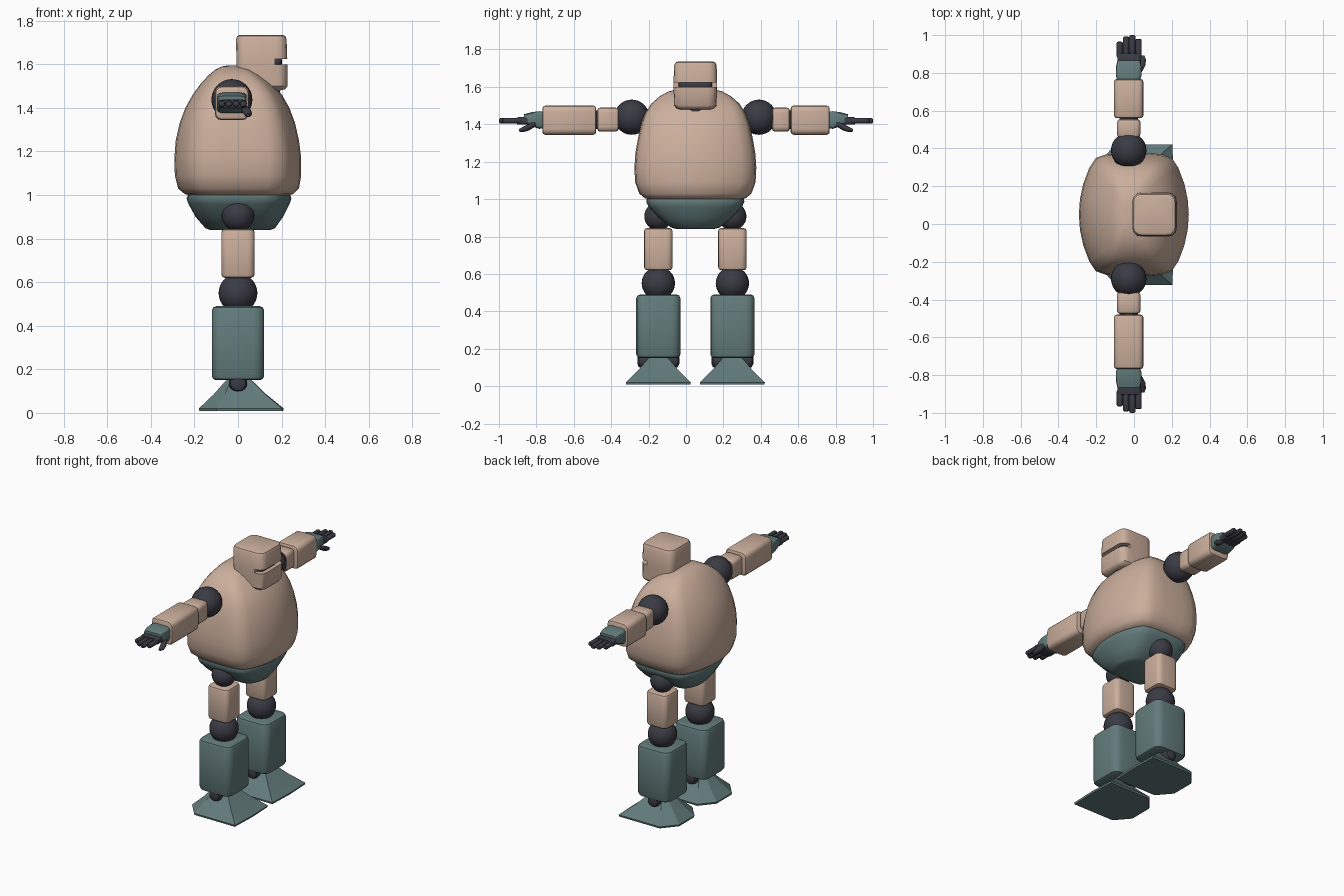
import bpy, bmesh, math
from mathutils import Vector

old = bpy.data.objects.get("Cube")
if old:
    bpy.data.objects.remove(old, do_unlink=True)


def material(name, rgb):
    m = bpy.data.materials.new(name)
    m.use_nodes = True
    m.diffuse_color = (*rgb, 1)
    bsdf = next(n for n in m.node_tree.nodes if n.type == 'BSDF_PRINCIPLED')
    bsdf.inputs["Base Color"].default_value = (*rgb, 1)
    bsdf.inputs["Roughness"].default_value = 0.7
    return m


TAN = material("warm tan", (0.60, 0.43, 0.335))
TEAL = material("grey teal", (0.125, 0.20, 0.20))
DARK = material("dark slate", (0.043, 0.043, 0.058))

# Quarter outlines, mirrored into full cross-sections
BODY = [(1, 0), (.98, .25), (.92, .5), (.81, .76), (.69, .92), (.5, .98), (.25, 1), (0, 1)]
LIMB = [(1, 0), (1, .6), (.96, .8), (.8, .96), (.6, 1), (0, 1)]
ROUND = [(math.cos(a * math.pi / 12), math.sin(a * math.pi / 12)) for a in range(7)]


def full_section(q):
    half = q + [(-x, y) for x, y in q[-2::-1]]
    return half + [(x, -y) for x, y in half[-2:0:-1]]


def finish(name, bm, mat, angle=40):
    bmesh.ops.recalc_face_normals(bm, faces=bm.faces[:])
    me = bpy.data.meshes.new(name)
    bm.to_mesh(me)
    bm.free()
    ob = bpy.data.objects.new(name, me)
    bpy.context.collection.objects.link(ob)
    me.materials.append(mat)
    if angle:
        bpy.ops.object.select_all(action='DESELECT')
        ob.select_set(True)
        bpy.context.view_layer.objects.active = ob
        bpy.ops.object.shade_smooth_by_angle(angle=math.radians(angle))
    return ob


def loft(name, mat, quarter, rings, place=lambda a, b, t: (a, b, t), angle=40):
    """Skin rings of (height, centre a, centre b, half a, half b)."""
    bm = bmesh.new()
    section = full_section(quarter)
    loops = [[bm.verts.new(place(ca + u * ha, cb + v * hb, t)) for u, v in section]
             for t, ca, cb, ha, hb in rings]
    n = len(section)
    for low, high in zip(loops, loops[1:]):
        for i in range(n):
            j = (i + 1) % n
            bm.faces.new((low[i], low[j], high[j], high[i]))
    bm.faces.new(loops[0])
    bm.faces.new(loops[-1])
    return finish(name, bm, mat, angle)


def block(name, mat, t0, t1, ca, cb, ha, hb, soft=.015, quarter=LIMB, **kw):
    """Straight limb segment with softened ends."""
    k = soft * .3
    rings = [(t0, ca, cb, ha - soft, hb - soft), (t0 + k, ca, cb, ha - k, hb - k),
             (t0 + soft, ca, cb, ha, hb), (t1 - soft, ca, cb, ha, hb),
             (t1 - k, ca, cb, ha - k, hb - k), (t1, ca, cb, ha - soft, hb - soft)]
    return loft(name, mat, quarter, rings, **kw)


def ball(name, mat, centre, radius, stretch=(1, 1, 1)):
    bm = bmesh.new()
    bmesh.ops.create_uvsphere(bm, u_segments=28, v_segments=16, radius=radius)
    for v in bm.verts:
        v.co = Vector(centre) + v.co * Vector(stretch)
    return finish(name, bm, mat)


MID = .05

# Torso shell: height, back, front, half width
torso = [(.995, -.21, .22, .235), (1.005, -.245, .255, .27), (1.03, -.275, .28, .30),
         (1.09, -.29, .29, .322), (1.17, -.292, .29, .326), (1.25, -.286, .28, .320),
         (1.33, -.268, .262, .306), (1.40, -.242, .236, .29), (1.46, -.208, .202, .268),
         (1.51, -.172, .158, .236), (1.55, -.135, .108, .19), (1.575, -.105, .066, .145),
         (1.59, -.075, .02, .09), (1.595, -.045, -.01, .04)]
loft("torso", TAN, BODY, [(z, (a + b) / 2, MID, (b - a) / 2, w) for z, a, b, w in torso], angle=50)

# Pelvis bowl
pelvis = [(.84, -.13, .15, .10), (.848, -.15, .17, .13), (.90, -.195, .207, .195),
          (.96, -.228, .237, .25), (.985, -.236, .245, .262), (1.0, -.23, .24, .26)]
loft("pelvis", TEAL, BODY, [(z, (a + b) / 2, MID, (b - a) / 2, w) for z, a, b, w in pelvis])

# Head with a visor slit, dark inner core and neck
head = loft("head", TAN, LIMB, [
    (1.48, .11, MID, .085, .085), (1.486, .112, MID, .105, .10), (1.50, .112, MID, .115, .113),
    (1.60, .11, MID, .117, .117), (1.715, .107, MID, .116, .114),
    (1.73, .107, MID, .11, .107), (1.735, .107, MID, .098, .095)])
slit = block("visor_cutter", DARK, 1.60, 1.624, .225, MID, .055, .2, soft=0,
             quarter=[(1, 0), (1, 1), (0, 1)], angle=None)
slit.hide_render = True
slit.display_type = 'WIRE'
cut = head.modifiers.new("visor slit", 'BOOLEAN')
cut.operation = 'DIFFERENCE'
cut.solver = 'EXACT'
cut.object = slit
bpy.context.view_layer.update()
cut_mesh = bpy.data.meshes.new_from_object(head.evaluated_get(bpy.context.evaluated_depsgraph_get()))
head.modifiers.clear()
head.data = cut_mesh
bpy.data.objects.remove(slit, do_unlink=True)
block("visor", DARK, 1.59, 1.634, .14, MID, .062, .09)
block("neck", DARK, 1.42, 1.484, .11, MID, .085, .085, quarter=ROUND)

for side, word in ((-1, "right"), (1, "left")):
    # Leg
    y = MID + side * .198
    ball(word + "_hip", DARK, (0, y, .908), .075)
    block(word + "_thigh", TAN, .62, .845, 0, y, .076, .076)
    ball(word + "_knee", DARK, (0, y, .55), .089)
    block(word + "_shin", TEAL, .15, .49, 0, y, .12, .118, soft=.02)
    block(word + "_ankle", DARK, y - .112, y + .112, 0, .137, .042, .042, soft=.025,
          quarter=ROUND, place=lambda a, b, t: (a, t, b))

    # Foot: flat sole rising in facets to the ankle
    bm = bmesh.new()
    half = [(.21, 0), (.203, .174), (-.10, .174), (-.18, .08)]
    sole = half + [(x, -v) for x, v in half[:0:-1]]
    levels = []
    for z, s in ((.008, .985), (.02, 1), (.085, .62), (.14, .35), (.178, .15)):
        levels.append([bm.verts.new((x * s, y + v * s, z)) for x, v in sole])
    for low, high in zip(levels, levels[1:]):
        for i in range(len(sole)):
            j = (i + 1) % len(sole)
            bm.faces.new((low[i], low[j], high[j], high[i]))
    bm.faces.new(levels[0])
    bm.faces.new(levels[-1])
    finish(word + "_foot", bm, TEAL, 24)

    # Arm, running outward along y
    def out(a, b, t, s=side):
        return (a, s * t, b)
    shoulder = .34 + side * MID
    elbow = .52 + side * .04
    ball(word + "_shoulder", DARK, (-.028, side * shoulder, 1.438), .094)
    block(word + "_upper_arm", TAN, shoulder + .07, elbow - .005, -.028, 1.425, .062, .064, place=out)
    block(word + "_elbow", DARK, elbow - .02, elbow + .02, -.028, 1.425, .05, .05,
          quarter=ROUND, place=out)
    block(word + "_forearm", TAN, elbow, .768, -.028, 1.422, .078, .078, place=out)

    # Hand: cuff, palm, fingers and thumb
    loft(word + "_cuff", TEAL, LIMB, [
        (.76, -.028, 1.423, .06, .045), (.785, -.028, 1.423, .068, .047),
        (.83, -.028, 1.428, .068, .036), (.865, -.028, 1.432, .06, .022)], place=out)
    block(word + "_palm", DARK, .80, .905, -.026, 1.418, .062, .02, soft=.008, place=out)
    for i, tip in enumerate((.965, .992, 1.0, .98)):
        block(f"{word}_finger_{i + 1}", DARK, .88, tip, -.075 + i * .033, 1.419, .0165, .015,
              soft=.008, quarter=ROUND, place=out)
    loft(word + "_thumb", DARK, ROUND, [
        (.80, .025, 1.405, .014, .014), (.84, .04, 1.385, .02, .018),
        (.87, .046, 1.373, .018, .015), (.892, .046, 1.368, .008, .007)], place=out)
